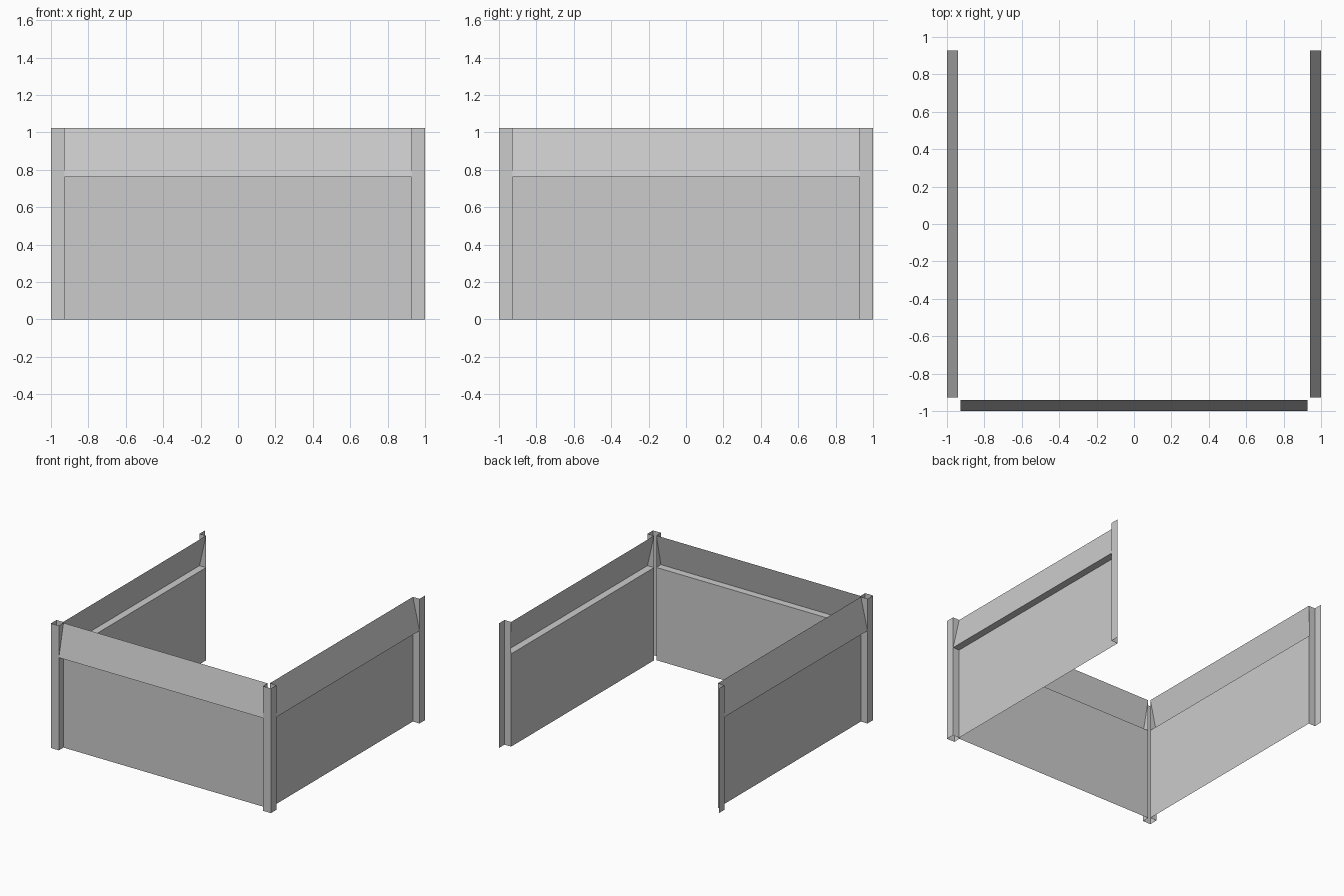
import bpy
from math import radians
from mathutils import Matrix, Vector

cube = bpy.data.objects.get("Cube")
if cube:
    bpy.data.objects.remove(cube)

HEIGHT = 1.024   # top of the walls
LEDGE = 0.762    # underside of the overhanging band
DEPTH = 0.06     # setback of the lower panel
SPAN = 0.928     # half length of a panel between its posts

grey = bpy.data.materials.new("light_grey")
grey.use_nodes = True
colour = (0.6, 0.6, 0.6, 1)
grey.diffuse_color = colour
grey.node_tree.nodes["Principled BSDF"].inputs["Base Color"].default_value = colour


def swept_sheet(name, path, sweep, turn):
    """Sweep an open path along a vector into a thin sheet, then turn it about z."""
    path = [Vector(p) for p in path]
    n = len(path)
    verts = path + [p + sweep for p in path]
    faces = [(i, i + 1, n + i + 1, n + i) for i in range(n - 1)]
    mesh = bpy.data.meshes.new(name)
    mesh.from_pydata([turn @ v for v in verts], [], faces)
    mesh.materials.append(grey)
    obj = bpy.data.objects.new(name, mesh)
    bpy.context.collection.objects.link(obj)
    return obj


inner = DEPTH - 1
for side, angle in (("front", 0), ("left", 90), ("right", -90)):
    turn = Matrix.Rotation(radians(angle), 4, "Z")

    # Set-back lower panel, ledge and inward-leaning upper band
    profile = [(inner, HEIGHT), (-1, LEDGE), (inner, LEDGE), (inner, 0)]
    swept_sheet(side + "_wall_panel", [(-SPAN, y, z) for y, z in profile],
                Vector((2 * SPAN, 0, 0)), turn)

    # L-shaped posts: a face strip and a return closing the panel end
    post = [(-1, -1), (-SPAN, -1), (-SPAN, inner)]
    mirrored = [(-x, y) for x, y in reversed(post)]
    for end, plan in (("start", post), ("end", mirrored)):
        swept_sheet(f"{side}_{end}_post", [(x, y, 0) for x, y in plan],
                    Vector((0, 0, HEIGHT)), turn)
